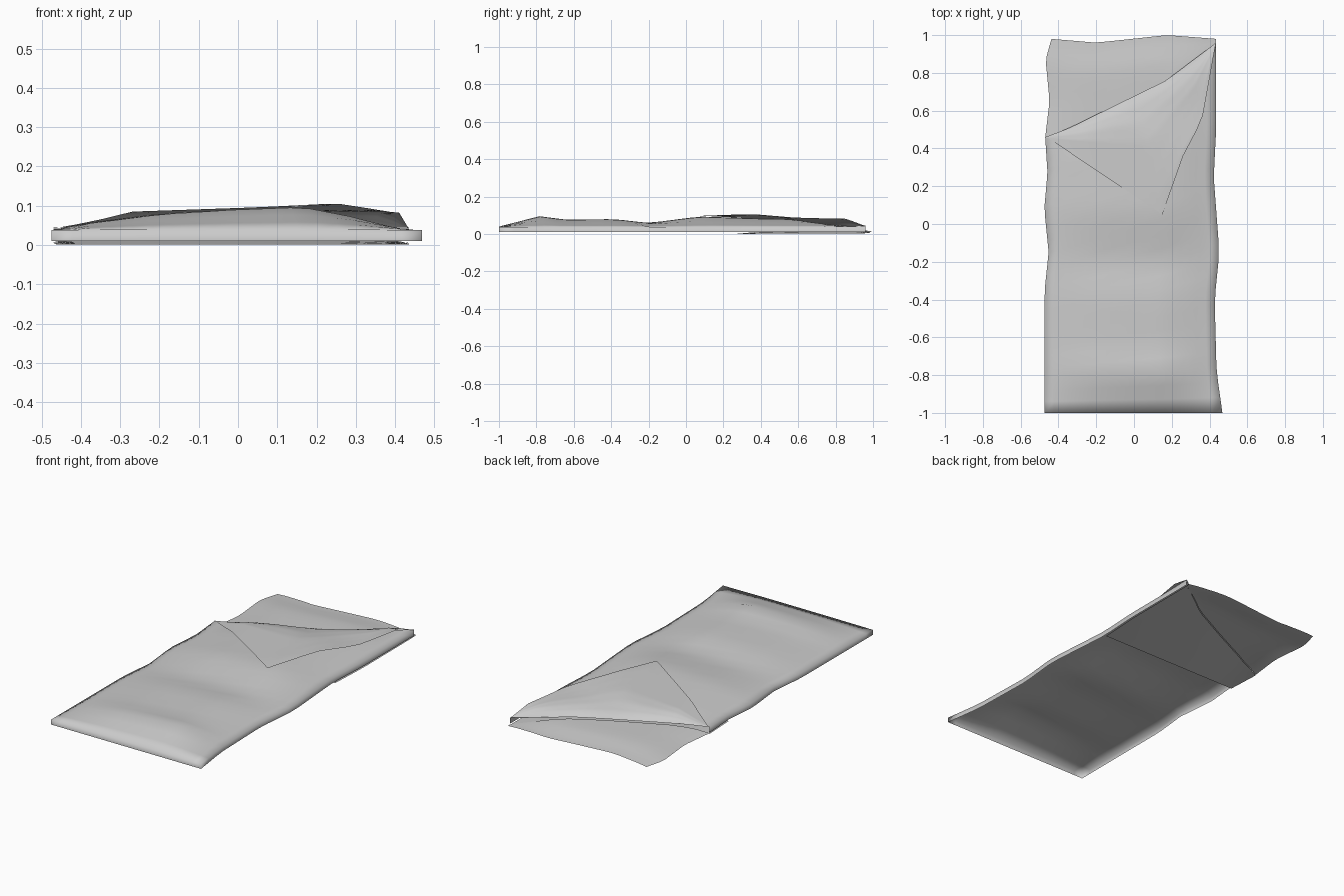
import bpy, bmesh

if "Cube" in bpy.data.objects:
    bpy.data.objects.remove(bpy.data.objects["Cube"])


def lerp(pts, t):
    """Piecewise-linear lookup in (key, value) pairs."""
    if t <= pts[0][0]:
        return pts[0][1]
    for (a, va), (b, vb) in zip(pts, pts[1:]):
        if t <= b:
            return va + (vb - va) * (t - a) / (b - a)
    return pts[-1][1]


def sheet(name, nu, nv, fn):
    """Grid surface from fn(u, v) -> (x, y, z)."""
    bm = bmesh.new()
    rows = [[bm.verts.new(fn(i / nu, j / nv)) for i in range(nu + 1)] for j in range(nv + 1)]
    for r0, r1 in zip(rows, rows[1:]):
        for i in range(nu):
            bm.faces.new((r0[i], r0[i + 1], r1[i + 1], r1[i]))
    bmesh.ops.remove_doubles(bm, verts=bm.verts, dist=0.0005)
    me = bpy.data.meshes.new(name)
    bm.to_mesh(me)
    bm.free()
    for p in me.polygons:
        p.use_smooth = True
    ob = bpy.data.objects.new(name, me)
    bpy.context.collection.objects.link(ob)
    return ob


# Wavy side edges, fold line and height profiles
LEFT = [(-1, -.475), (-.35, -.473), (-.15, -.452), (.08, -.475), (.27, -.458),
        (.46, -.47), (.65, -.447), (.87, -.468), (.98, -.437)]
RIGHT = [(-1, .468), (-.78, .437), (-.4, .427), (-.15, .452), (.25, .422), (.5, .435), (.98, .435)]
FOLD = [(-.47, .46), (-.35, .505), (.17, .76), (.435, .96)]
LENGTH = [(-1, .04), (-.78, .092), (-.65, .074), (-.38, .077), (-.2, .057),
          (.07, .09), (.4, .08), (.7, .075), (1, .06)]
CROSS = [(0, 0), (.1, .36), (.3, .82), (.5, 1), (.7, 1.08), (.83, .68), (.94, .2), (1, 0)]


def side_x(u, y):
    a, b = lerp(LEFT, y), lerp(RIGHT, y)
    return a + (b - a) * u


def blanket_z(u, y, v):
    z = .038 + (lerp(LENGTH, y) - .038) * lerp(CROSS, u)
    return z + (.042 - z) * lerp([(.9, 0), (1, 1)], v)      # sinks toward the fold


# Puffy top layer with side walls, open below
def blanket(u, v):
    wall = u < .001 or u > .999 or v < .001
    u = min(max((u - .05) / .9, 0), 1)
    v = max((v - .04) / .96, 0)
    end = lerp(FOLD, -.47 + .905 * u)
    y = -1 + (end + 1) * v
    x = side_x(u, y)
    if not wall and u == 1:                                 # right wall slants at the foot
        x -= lerp([(-1, .03), (-.78, 0)], y)
    return x, y, .01 if wall else blanket_z(u, y, v)


sheet("blanket", 20, 25, blanket)

# Folded-back corner flap lying on the blanket
HEM_X = [(0, -.455), (.55, .15), (.7, .26), (.84, .36), (1, .433)]
HEM_Y = [(0, .455), (.55, .05), (.7, .36), (.84, .55), (1, .955)]
FLAP_X = [(-.47, .042), (-.37, .06), (-.27, .085), (.05, .096), (.25, .106), (.38, .086), (.44, .083)]
FLAP_Y = [(.05, .096), (.35, .107), (.6, .086), (.85, .082), (.92, .06), (.96, .042)]


def flap(t, s):
    fx = -.47 + .905 * t
    fy = lerp(FOLD, fx)
    x = fx + (lerp(HEM_X, t) - fx) * s
    y = fy + (lerp(HEM_Y, t) - fy) * s
    z = min(lerp(FLAP_X, x), lerp(FLAP_Y, y))
    return x, y, .044 + (z - .044) * lerp([(0, 0), (.08, .5), (.22, .85), (.4, 1)], s)


sheet("folded_flap", 20, 25, flap)

# Under layer: shallow padded panel at the head, its tail tucked under the blanket
BACK = [(-.44, .98), (-.2, .96), (.17, 1), (.43, .98)]
RISE = [(0, .1), (.07, .6), (.2, .95), (.5, 1), (.8, .95), (.93, .6), (1, .1)]


def under_head(u, v):
    a = lerp(FOLD, -.47 + .905 * u)
    b = lerp(BACK, -.44 + .87 * u)
    y = a + (b - a) * v
    drop = lerp([(0, 1), (.06, .93), (.16, .5), (.17, .45), (.2, .4)], .2 - min(b - y, .2))
    return side_x(u, y), y, .004 + .03 * lerp(RISE, u) * drop


def under_tail(u, v):
    b = lerp(FOLD, -.47 + .905 * u)
    y = .27 + (b - .27) * v
    return side_x(u, y), y, .001 + .025 * v * lerp(RISE, u)


sheet("under_layer_head", 15, 12, under_head)
sheet("under_layer_tail", 15, 8, under_tail)
